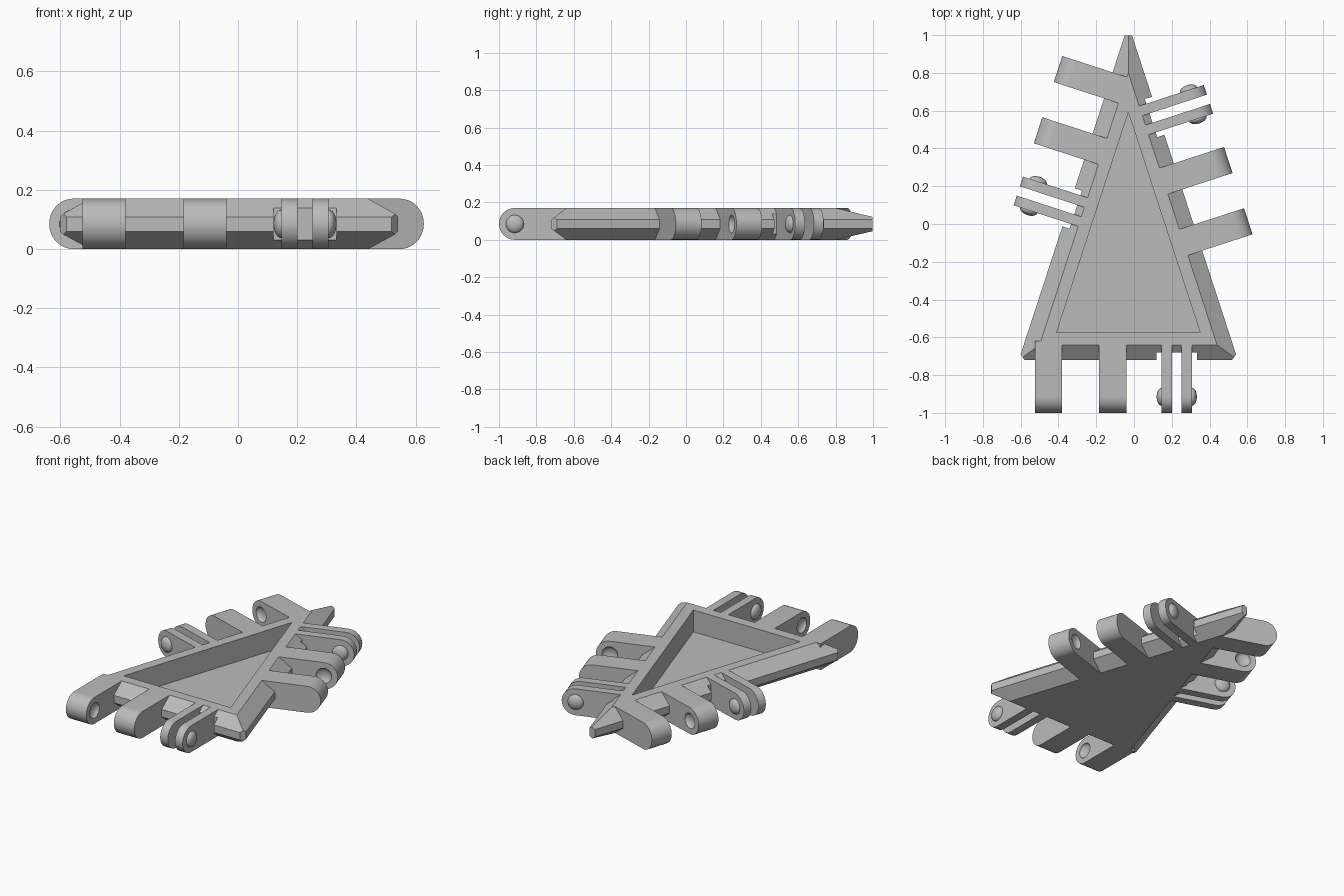
import bpy, bmesh, math
from mathutils import Matrix, Vector

cube = bpy.data.objects.get("Cube")
if cube:
    bpy.data.objects.remove(cube, do_unlink=True)

grey = bpy.data.materials.new("plain grey")
grey.use_nodes = True
COLOUR = (0.5, 0.5, 0.5, 1)
grey.diffuse_color = COLOUR
grey.node_tree.nodes["Principled BSDF"].inputs["Base Color"].default_value = COLOUR

HEIGHT, RADIUS, REACH = 0.17, 0.085, 0.36
CENTRE_X, APEX_Y, BASE_Y, SLOPE = -0.03, 0.8, -0.64, 0.3262
WIDE, THIN = 0.145, 0.054


def triangle(off):
    """Corners of the body triangle, pushed outward by off."""
    top, base = APEX_Y + off * 3.225, BASE_Y - off
    half = (top - base) * SLOPE
    return [(CENTRE_X - half, base), (CENTRE_X + half, base), (CENTRE_X, top)]


def finish(name, bm, matrix=Matrix()):
    bmesh.ops.recalc_face_normals(bm, faces=bm.faces)
    mesh = bpy.data.meshes.new(name)
    bm.to_mesh(mesh)
    bm.free()
    mesh.materials.append(grey)
    ob = bpy.data.objects.new(name, mesh)
    ob.matrix_world = matrix
    bpy.context.collection.objects.link(ob)
    return ob


def loft(name, rings, matrix=Matrix()):
    """Solid skinned through matching rings of points."""
    bm = bmesh.new()
    loops = [[bm.verts.new(p) for p in ring] for ring in rings]
    n = len(loops[0])
    bm.faces.new(loops[0])
    bm.faces.new(loops[-1])
    for a, b in zip(loops, loops[1:]):
        for i in range(n):
            j = (i + 1) % n
            bm.faces.new((a[i], a[j], b[j], b[i]))
    return finish(name, bm, matrix)


def activate(ob):
    bpy.ops.object.select_all(action='DESELECT')
    ob.select_set(True)
    bpy.context.view_layer.objects.active = ob


def smooth(ob):
    activate(ob)
    bpy.ops.object.shade_smooth_by_angle(angle=math.radians(35))


def cut(ob, cutter):
    """Carve the cutter out of the part, then discard the cutter."""
    cutter.hide_render = True
    bpy.context.view_layer.update()
    mod = ob.modifiers.new("cut", 'BOOLEAN')
    mod.operation, mod.solver, mod.object = 'DIFFERENCE', 'EXACT', cutter
    activate(ob)
    bpy.ops.object.modifier_apply(modifier=mod.name)
    bpy.data.objects.remove(cutter, do_unlink=True)


def bulge(name, y, matrix):
    """Flattened ball on the pin axis, at position y along the edge."""
    bm = bmesh.new()
    bmesh.ops.create_uvsphere(bm, u_segments=32, v_segments=16, radius=0.048)
    bmesh.ops.scale(bm, vec=(1, 0.55, 1), verts=bm.verts)
    bmesh.ops.translate(bm, vec=(REACH - RADIUS, y, RADIUS), verts=bm.verts)
    return finish(name, bm, matrix)


def arm(name, y, width, matrix):
    """Hinge arm with a rounded end, centred on y along the edge."""
    outline = [(-0.02, HEIGHT), (-0.02, 0)]
    for i in range(25):
        a = math.pi * (i / 24 - 0.5)
        outline.append((REACH - RADIUS + RADIUS * math.cos(a), RADIUS + RADIUS * math.sin(a)))
    return loft(name, [[(x, y + s * width / 2, z) for x, z in outline] for s in (-1, 1)], matrix)


def box(name, x0, x1, y0, y1, matrix):
    rings = [[(x0, y0, z), (x1, y0, z), (x1, y1, z), (x0, y1, z)] for z in (-0.1, HEIGHT + 0.1)]
    return loft(name, rings, matrix)


# Body: triangular slab with bevelled rim
levels = [(0, 0), (0.08, 0.06), (0.08, 0.108), (0, HEIGHT)]
body = loft("body", [[(x, y, z) for x, y in triangle(off)] for off, z in levels])

# Blunt the three sharp corners
bm = bmesh.new()
bm.from_mesh(body.data)
corners = triangle(0.08)
middle = sum((Vector(c) for c in corners), Vector((0, 0))) / 3
for i, trim in enumerate((0.025, 0.025, 0.06)):
    c = Vector(corners[i])
    a = (c - Vector(corners[i - 1])).normalized()
    b = (c - Vector(corners[(i + 1) % 3])).normalized()
    out = (a + b).normalized()
    p = c - out * trim
    geom = bm.verts[:] + bm.edges[:] + bm.faces[:]
    bmesh.ops.bisect_plane(bm, geom=geom, plane_co=(p.x, p.y, 0),
                           plane_no=(out.x, out.y, 0), clear_outer=True)
    bmesh.ops.holes_fill(bm, edges=[e for e in bm.edges if e.is_boundary])
bmesh.ops.recalc_face_normals(bm, faces=bm.faces)
bm.to_mesh(body.data)
bm.free()

# Pocket sunk into the top
pocket = [[(x, y, z) for x, y in triangle(-0.065)] for z in (0.03, HEIGHT + 0.1)]
cut(body, loft("pocket_cutter", pocket))

# Hinge arms: two wide socket arms and one thin pin pair on each edge
rim = triangle(0)
for side, i, first in (("front", 0, 0.047), ("left", 1, 0.571), ("right", 2, 0.096)):
    start = Vector(rim[i])
    along = (Vector(rim[(i + 1) % 3]) - start).normalized()
    frame = Matrix(((along.y, along.x, 0, start.x), (-along.x, along.y, 0, start.y),
                    (0, 0, 1, 0), (0, 0, 0, 1)))
    second, pair = first + 0.341, first + 0.679

    # Relief in the rim around the pin pair
    cut(body, box("relief_cutter", 0.04, 0.2, pair - 0.106, pair + 0.106, frame))

    for label, y, face in (("outer", first, 1), ("inner", second, -1)):
        socket_arm = arm(side + "_" + label + "_socket_arm", y, WIDE, frame)
        cut(socket_arm, bulge("socket_cutter", y + face * WIDE / 2, frame))
        smooth(socket_arm)

    for label, s in (("first", -1), ("second", 1)):
        y = pair + s * 0.053
        smooth(arm(side + "_" + label + "_pin_arm", y, THIN, frame))
        smooth(bulge(side + "_" + label + "_pin", y + s * THIN / 2, frame))
